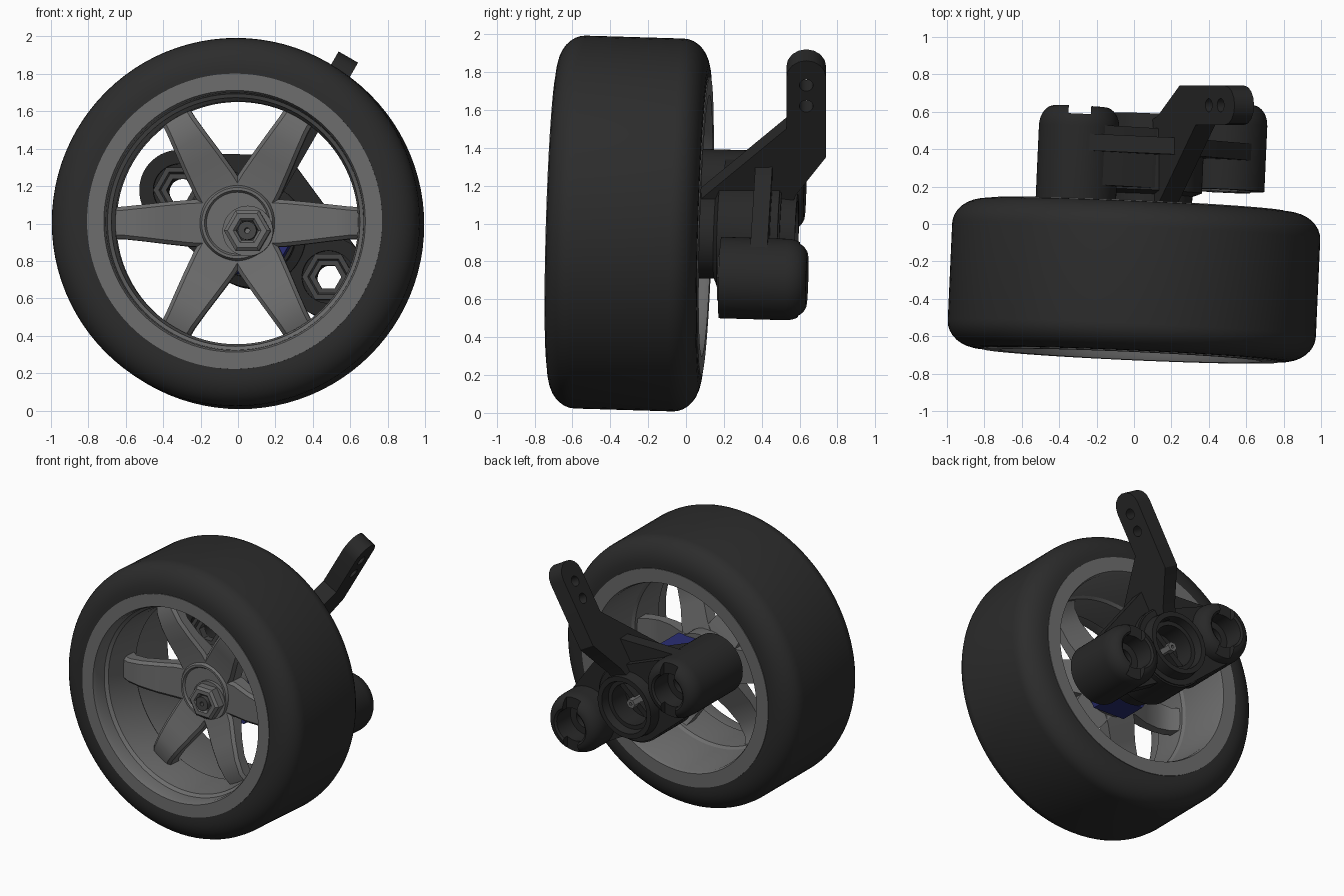
import bpy, bmesh
from math import sin, cos, pi, radians
from mathutils import Matrix, Vector

if "Cube" in bpy.data.objects:
    bpy.data.objects.remove(bpy.data.objects["Cube"], do_unlink=True)


def material(name, color):
    m = bpy.data.materials.new(name)
    m.use_nodes = True
    m.diffuse_color = (*color, 1)
    bsdf = m.node_tree.nodes["Principled BSDF"]
    bsdf.inputs["Base Color"].default_value = (*color, 1)
    bsdf.inputs["Roughness"].default_value = 0.6
    return m


RUBBER = material("black rubber", (0.025, 0.025, 0.025))
PLASTIC = material("black plastic", (0.021, 0.021, 0.021))
METAL = material("grey metal", (0.15, 0.15, 0.15))
DARK = material("dark steel", (0.06, 0.06, 0.06))
BLUE = material("blue anodised", (0.022, 0.026, 0.17))

# Wheel frame: local y runs along the slightly tilted axle
WHEEL = Matrix.Translation((0, -0.30, 1.0)) @ \
    Vector((0.045, 1, -0.03)).to_track_quat('Y', 'Z').to_matrix().to_4x4()


def finish(name, bm, mat, matrix=WHEEL):
    bmesh.ops.recalc_face_normals(bm, faces=bm.faces)
    me = bpy.data.meshes.new(name)
    bm.to_mesh(me)
    bm.free()
    me.materials.append(mat)
    ob = bpy.data.objects.new(name, me)
    bpy.context.collection.objects.link(ob)
    ob.matrix_world = matrix
    smooth(me)
    return ob


def smooth(me):
    me.polygons.foreach_set("use_smooth", [True] * len(me.polygons))
    me.set_sharp_from_angle(angle=radians(32))


def lathe(name, profile, mat, center=(0, 0), segs=64):
    """Revolve a closed (radius, y) loop about the y direction."""
    bm = bmesh.new()
    rings = []
    for i in range(segs):
        a = 2 * pi * i / segs
        rings.append([bm.verts.new((center[0] + r * cos(a), y, center[1] + r * sin(a)))
                      for r, y in profile])
    n = len(profile)
    for i in range(segs):
        p, q = rings[i], rings[(i + 1) % segs]
        for j in range(n):
            k = (j + 1) % n
            bm.faces.new((p[j], p[k], q[k], q[j]))
    return finish(name, bm, mat)


def tube(name, r0, r1, y0, y1, mat, center, segs=48):
    return lathe(name, [(r0, y0), (r1, y0), (r1, y1), (r0, y1)], mat, center, segs)


def prism(name, outline, y0, y1, mat, matrix=WHEEL):
    bm = bmesh.new()
    face = bm.faces.new([bm.verts.new((x, y0, z)) for x, z in outline])
    ext = bmesh.ops.extrude_face_region(bm, geom=[face])
    moved = [g for g in ext["geom"] if isinstance(g, bmesh.types.BMVert)]
    bmesh.ops.translate(bm, verts=moved, vec=(0, y1 - y0, 0))
    return finish(name, bm, mat, matrix)


def disc(cx, cz, r, n=40):
    return [(cx + r * cos(2 * pi * i / n), cz + r * sin(2 * pi * i / n)) for i in range(n)]


def hull(name, circles, y0, y1, mat):
    bm = bmesh.new()
    for c in circles:
        for x, z in disc(*c):
            bm.verts.new((x, y0, z))
            bm.verts.new((x, y1, z))
    res = bmesh.ops.convex_hull(bm, input=bm.verts)
    inner = {g for g in res["geom_interior"] if isinstance(g, bmesh.types.BMVert)}
    bmesh.ops.delete(bm, geom=list(inner), context='VERTS')
    bmesh.ops.dissolve_limit(bm, angle_limit=0.01, verts=bm.verts, edges=bm.edges)
    return finish(name, bm, mat)


def cut(ob, cutters):
    for c in cutters:
        m = ob.modifiers.new("cut", 'BOOLEAN')
        m.operation, m.solver, m.object = 'DIFFERENCE', 'EXACT', c
    bpy.context.view_layer.update()
    dg = bpy.context.evaluated_depsgraph_get()
    me = bpy.data.meshes.new_from_object(ob.evaluated_get(dg))
    ob.modifiers.clear()
    ob.data = me
    smooth(me)
    for c in cutters:
        bpy.data.objects.remove(c, do_unlink=True)


# Tyre with rounded shoulders
arc = [i * pi / 16 for i in range(9)]
back = [(0.815 + 0.17 * sin(a), 0.26 + 0.14 * cos(a)) for a in arc]
front = [(r, -y) for r, y in reversed(back)]
lathe("tyre", [(0.77, 0.40)] + back + front + [(0.77, -0.40)], RUBBER, segs=96)

# Rim barrel with a flat lip on both sides
lathe("rim", [(0.79, -0.405), (0.70, -0.405), (0.69, -0.38), (0.685, -0.30), (0.665, -0.28),
              (0.65, -0.15), (0.65, 0.0), (0.665, 0.02), (0.68, 0.38), (0.69, 0.405),
              (0.79, 0.405), (0.79, 0.36), (0.73, 0.30), (0.73, -0.30), (0.79, -0.36)],
      METAL, segs=96)

# Six curved spokes: radius, half width, front y, back y
sections = [(0.10, 0.13, -0.07, 0.06), (0.25, 0.125, -0.09, 0.02), (0.38, 0.112, -0.13, -0.04),
            (0.50, 0.098, -0.155, -0.07), (0.60, 0.087, -0.155, -0.06), (0.68, 0.083, -0.12, 0.0)]
bm = bmesh.new()
for k in range(6):
    a = k * pi / 3
    prev = None
    for r, w, yf, yb in sections:
        corners = [(-w, yb), (-w, yf + 0.02), (-w + 0.02, yf),
                   (w - 0.02, yf), (w, yf + 0.02), (w, yb)]
        ring = [bm.verts.new((r * cos(a) - t * sin(a), y, r * sin(a) + t * cos(a)))
                for t, y in corners]
        if prev:
            for j in range(6):
                bm.faces.new((prev[j], prev[j - 1], ring[j - 1], ring[j]))
        else:
            bm.faces.new(ring)
        prev = ring
    bm.faces.new(prev)
finish("spokes", bm, METAL)

# Hub, axle and wheel nut
AXLE = (0.057, -0.043)
lathe("hub", [(0.02, -0.085), (0.165, -0.085), (0.175, -0.10), (0.19, -0.10),
              (0.215, -0.06), (0.215, 0.13), (0.02, 0.13)], METAL)
tube("nut_flange", 0.04, 0.135, -0.11, -0.08, METAL, AXLE)
lathe("wheel_nut", [(0.05, -0.08), (0.125, -0.08), (0.125, -0.165), (0.105, -0.18),
                    (0.075, -0.18), (0.06, -0.165)], METAL, AXLE, 6)
tube("axle", 0.015, 0.05, -0.19, 0.70, DARK, AXLE, 24)
tube("axle_stub", 0.012, 0.035, 0.68, 0.82, METAL, AXLE, 6)
tube("hex_adapter", 0.04, 0.25, 0.12, 0.33, BLUE, AXLE, 6)

# Knuckle: bearing housing in the middle
lathe("bearing_housing", [(0.05, 0.34), (0.235, 0.34), (0.235, 0.46), (0.285, 0.48),
                          (0.285, 0.80), (0.235, 0.81), (0.225, 0.89), (0.19, 0.89),
                          (0.18, 0.83), (0.15, 0.83), (0.15, 0.68), (0.05, 0.68)],
      PLASTIC, AXLE)
prism("housing_bar", [(AXLE[0] + x, AXLE[1] + z) for x, z in
                      ((-0.16, -0.11), (-0.13, -0.14), (0.16, 0.11), (0.13, 0.14))],
      0.72, 0.77, PLASTIC)

# Two ball cups, open through the middle, with a slotted dome
UPPER, LOWER = (-0.33, 0.19), (0.46, -0.27)
for label, c, y0, y1 in (("upper", UPPER, 0.36, 0.91), ("lower", LOWER, 0.51, 0.97)):
    dome = [(0.135 + 0.08 * cos(a), y1 - 0.11 + 0.11 * sin(a)) for a in arc]
    cup = lathe(label + "_ball_cup", [(0.14, y0), (0.215, y0)] + dome +
                [(0.12, y1 - 0.01), (0.12, y1 - 0.16), (0.07, y1 - 0.16),
                 (0.07, y0 + 0.05), (0.14, y0 + 0.05)], PLASTIC, c)
    slot = prism("slot_cutter", [(c[0] + x, c[1] + z) for x, z in
                                 ((-0.06, -0.3), (0.06, -0.3), (0.06, 0.3), (-0.06, 0.3))],
                 y1 - 0.045, y1 + 0.1, DARK)
    cut(cup, [slot])
    lathe(label + "_cup_nut", [(0.07, y0 + 0.01), (0.10, y0 + 0.01), (0.11, y0 - 0.01),
                               (0.14, y0 - 0.01), (0.14, y0 + 0.06), (0.07, y0 + 0.06)],
          DARK, c, 6)


def bores():
    return [prism("bore_cutter", disc(*c, r), 0.3, 1.2, DARK)
            for c, r in ((UPPER, 0.20), (LOWER, 0.20), (AXLE, 0.16))]


# Body block and thin web joining the cups
body = hull("knuckle_body", [(*UPPER, 0.205), (*AXLE, 0.275)], 0.49, 0.81, PLASTIC)
cut(body, bores())
web = hull("knuckle_web", [(*UPPER, 0.208), (*LOWER, 0.208), (0.22, 0.355, 0.03)],
           0.67, 0.76, PLASTIC)
cut(web, bores())

# Steering arm: a flat plate leaning outward, with two holes near its tip
U, N = Vector((0.5, 0, 0.866)), Vector((0.866, 0, -0.5))
ARM = Matrix.Translation((0.59, 0, 1.89)) @ \
    Matrix((Vector((0, 1, 0)), -N, U)).transposed().to_4x4()


def along(z):
    return (z - 1.89) / 0.866


tip = [(0.635 - 0.105 * cos(a * 2), -0.105 + 0.105 * sin(a * 2)) for a in arc]
sides = ((0.74, 1.38), (0.58, 1.18), (0.55, 1.11), (0.12, 1.11), (0.08, 1.16), (0.53, 1.53))
arm = prism("steering_arm", tip + [(y, along(z)) for y, z in sides], -0.06, 0.06, PLASTIC, ARM)
cut(arm, [prism("hole_cutter", disc(0.635, along(z), 0.036, 20), -0.2, 0.2, DARK, ARM)
          for z in (1.76, 1.65)])
